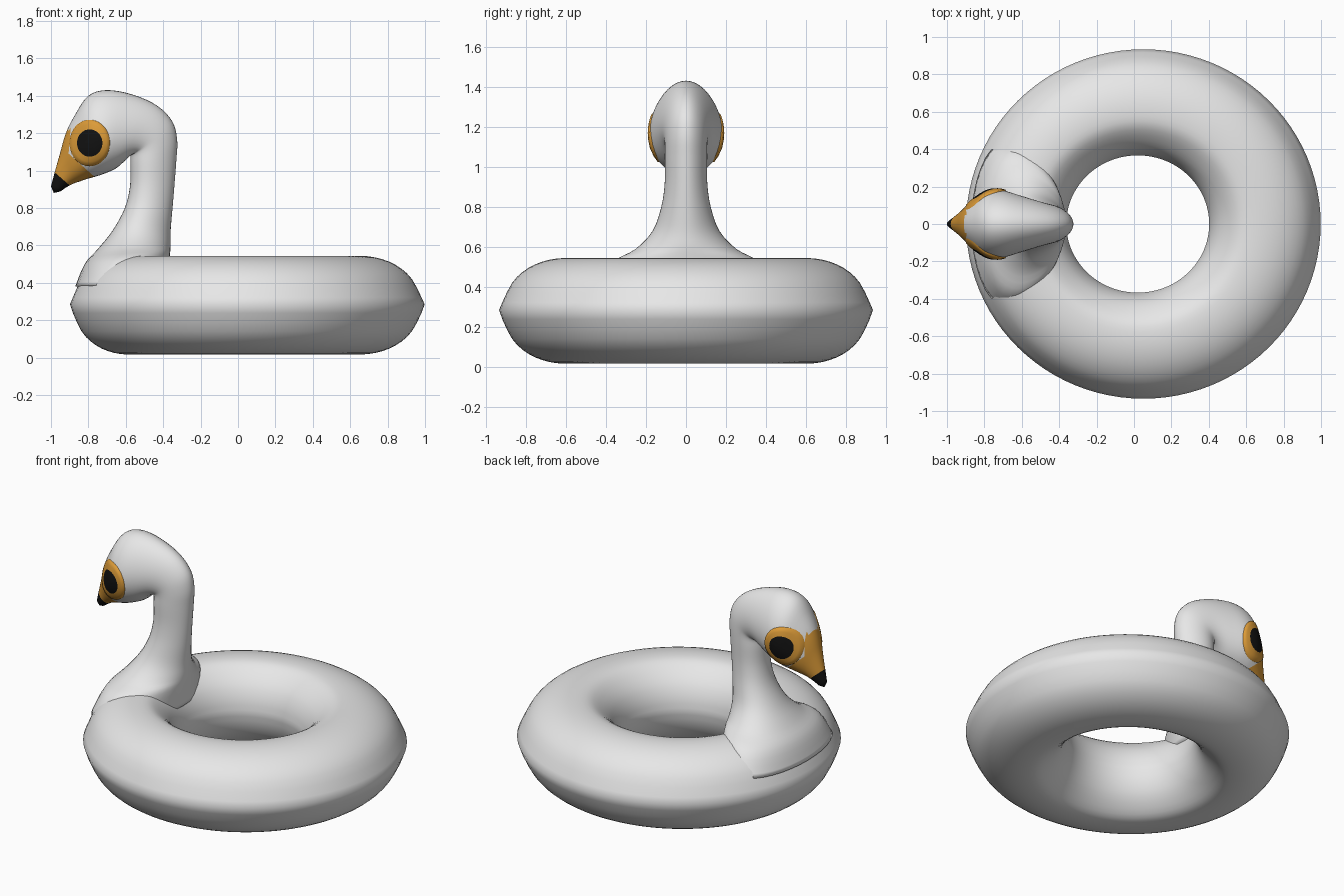
import bpy, bmesh, math
from mathutils import Vector
from mathutils.bvhtree import BVHTree

if "Cube" in bpy.data.objects:
    bpy.data.objects.remove(bpy.data.objects["Cube"])


def material(name, rgb):
    m = bpy.data.materials.new(name)
    m.diffuse_color = (*rgb, 1)
    m.use_nodes = True
    m.node_tree.nodes["Principled BSDF"].inputs["Base Color"].default_value = m.diffuse_color
    return m


WHITE = material("white vinyl", (0.8, 0.8, 0.8))
GOLD = material("golden orange", (0.72, 0.33, 0.04))
BLACK = material("black", (0.006, 0.006, 0.006))


def finish(bm, name, mats):
    bmesh.ops.recalc_face_normals(bm, faces=bm.faces)
    for f in bm.faces:
        f.smooth = True
    me = bpy.data.meshes.new(name)
    bm.to_mesh(me)
    bm.free()
    for m in mats:
        me.materials.append(m)
    ob = bpy.data.objects.new(name, me)
    bpy.context.collection.objects.link(ob)
    return ob


def bridge(bm, a, b):
    n = len(a)
    return [bm.faces.new((a[i], a[(i + 1) % n], b[(i + 1) % n], b[i])) for i in range(n)]


def smooth_path(rows, steps):
    # Catmull-Rom through rows of numbers
    out = []
    for i in range(len(rows) - 1):
        p0, p1, p2, p3 = (rows[max(0, min(len(rows) - 1, i + k))] for k in (-1, 0, 1, 2))
        for s in range(steps):
            t = s / steps
            out.append([0.5 * (2 * b + (c - a) * t + (2 * a - 5 * b + 4 * c - d) * t * t
                               + (3 * b - a - 3 * c + d) * t ** 3)
                        for a, b, c, d in zip(p0, p1, p2, p3)])
    out.append(list(rows[-1]))
    return out


# Float ring: (fraction from hole edge to outer edge, height), creased at the outer seam
upper = smooth_path([(1, .285), (.885, .42), (.74, .495), (.56, .535), (.37, .543),
                     (.24, .52), (.1, .445), (.025, .36), (0, .28)], 3)
profile = upper + [(s, 0.56 - z) for s, z in upper[-2:0:-1]]
bm = bmesh.new()
N = 96
loops = []
for i in range(N):
    a = 2 * math.pi * i / N
    c, s = math.cos(a), math.sin(a)
    inner = Vector((0.02 + 0.382 * c, 0.367 * s, 0))
    outer = Vector((0.05 + 0.948 * c, 0.934 * s, 0))
    loops.append([bm.verts.new(inner.lerp(outer, f) + Vector((0, 0, z))) for f, z in profile])
for i in range(N):
    bridge(bm, loops[i], loops[(i + 1) % N])
finish(bm, "float_ring", [WHITE])

# Neck, head and beak loft: back/top point, front/bottom point, half width
sections = [
    (-.38, .40, -.87, .38, .44), (-.365, .54, -.82, .50, .37), (-.36, .60, -.75, .58, .25),
    (-.36, .68, -.67, .68, .165), (-.35, .80, -.605, .80, .122), (-.34, .92, -.577, .92, .105),
    (-.33, 1.05, -.575, 1.04, .105), (-.325, 1.16, -.576, 1.08, .105), (-.35, 1.26, -.587, 1.07, .11),
    (-.43, 1.345, -.612, 1.045, .125), (-.56, 1.405, -.655, 1.01, .152), (-.70, 1.43, -.71, .985, .178),
    (-.80, 1.40, -.76, .968, .176), (-.87, 1.30, -.80, .957, .148), (-.92, 1.20, -.845, .942, .11),
    (-.952, 1.09, -.88, .93, .075), (-.98, .99, -.91, .915, .048), (-1.0, .915, -.95, .888, .024),
]
bm = bmesh.new()
M = 40
loops = []
for bx, bz, fx, fz, w in smooth_path(sections, 4):
    mid, half = Vector(((bx + fx) / 2, 0, (bz + fz) / 2)), Vector(((bx - fx) / 2, 0, (bz - fz) / 2))
    ring = []
    for k in range(M):
        t = 2 * math.pi * k / M
        y = w * math.sin(t) * (1 - 0.16 * math.cos(t))
        ring.append(bm.verts.new(mid + half * math.cos(t) + Vector((0, y, 0))))
    loops.append(ring)
for a, b in zip(loops, loops[1:]):
    bridge(bm, a, b)
bm.faces.new(loops[0])
tip = bm.verts.new((-.985, 0, .88))
for k in range(M):
    bm.faces.new((loops[-1][k], loops[-1][(k + 1) % M], tip))
bmesh.ops.recalc_face_normals(bm, faces=bm.faces)
surface = BVHTree.FromBMesh(bm)

# Cut the colour borders of the beak, then colour by side of each cut
side_cut = (Vector((-.905, 0, 1.1)), Vector((-1, 0, .08)))
chin_cut = (Vector((-.90, 0, 1.085)), Vector((-.125, 0, -.14)))
tip_cut = (Vector((-.98, 0, .99)), Vector((-.07, 0, -.08)))
for co, no in (side_cut, chin_cut, tip_cut):
    near = [f for f in bm.faces if f.calc_center_median().x < -.7 and f.calc_center_median().z > .8]
    geom = near + list({e for f in near for e in f.edges}) + list({v for f in near for v in f.verts})
    bmesh.ops.bisect_plane(bm, geom=geom, plane_co=co, plane_no=no, dist=1e-5)
for f in bm.faces:
    p = f.calc_center_median()
    ahead = [(p - co).dot(no) > 0 for co, no in (side_cut, chin_cut, tip_cut)]
    if p.z > .8 and p.x < -.7:
        if ahead[2]:
            f.material_index = 2
        elif (ahead[0] and p.z < 1.22) or ahead[1]:
            f.material_index = 1
finish(bm, "neck_and_head", [WHITE, GOLD, BLACK])

# Eyes: thin plates laid on the head, gold surround with black pupil
for side, label in ((-1, "right"), (1, "left")):
    bm = bmesh.new()

    def on_head(x, z, lift):
        hit = surface.ray_cast(Vector((x, side, z)), Vector((0, -side, 0)))[0]
        return bm.verts.new((x, (hit.y if hit else side * .08) + side * lift, z))

    centre = on_head(-.793, 1.147, .009)
    previous = None
    for rx, rz, lift, mat in ((.035, .038, .009, 2), (.068, .073, .009, 2), (.09, .1, .009, 1),
                              (.107, .123, .008, 1), (.109, .125, -.004, 1)):
        ring = []
        for k in range(40):
            t = 2 * math.pi * k / 40
            ring.append(on_head(-.793 + rx * math.cos(t), 1.147 + rz * math.sin(t), lift))
        if previous:
            faces = bridge(bm, previous, ring)
        else:
            faces = [bm.faces.new((centre, ring[k], ring[(k + 1) % 40])) for k in range(40)]
        for f in faces:
            f.material_index = mat
        previous = ring
    bm.normal_update()
    finish(bm, label + "_eye", [WHITE, GOLD, BLACK])
